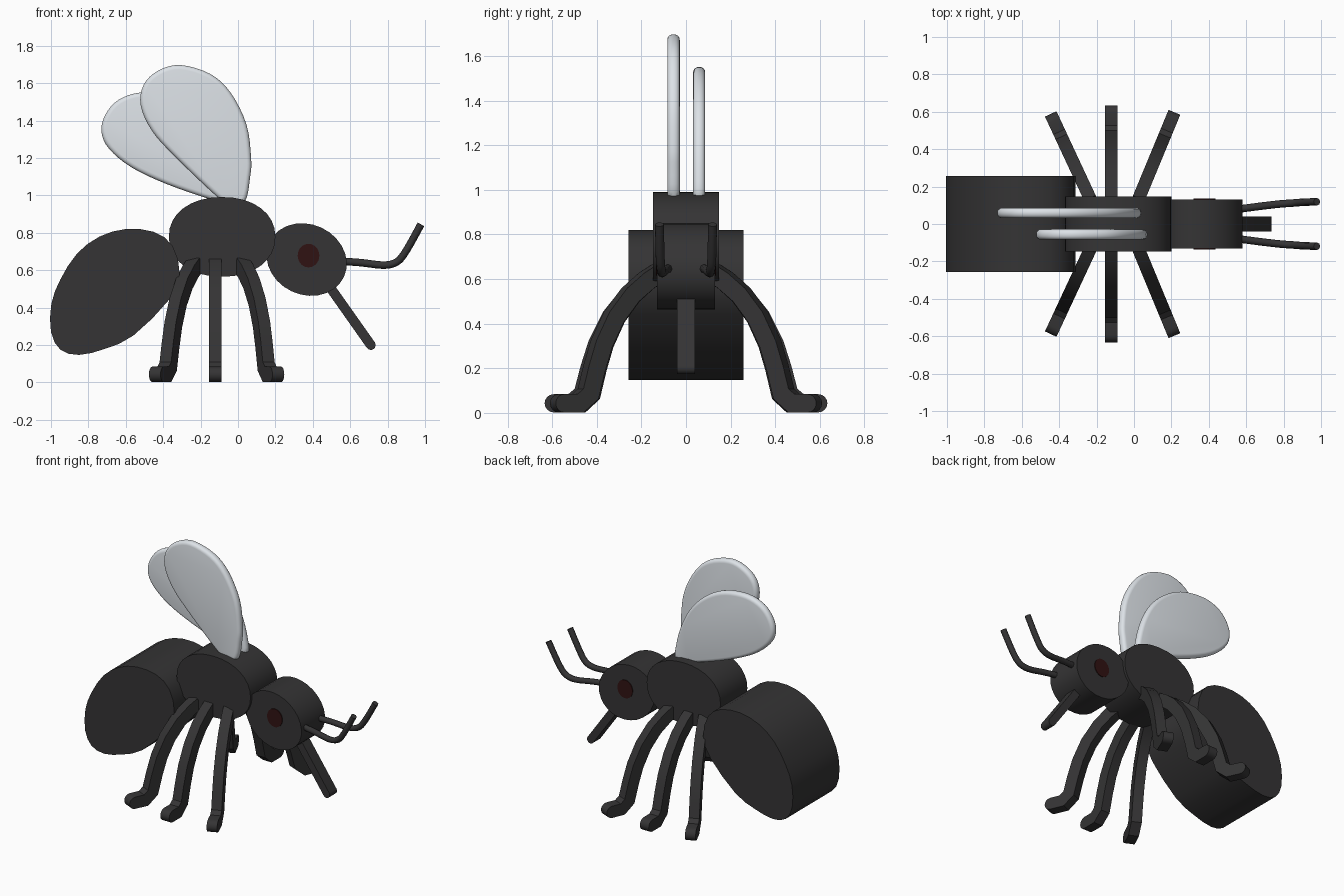
import bpy, bmesh, math
from mathutils import Vector, Matrix

if "Cube" in bpy.data.objects:
    bpy.data.objects.remove(bpy.data.objects["Cube"])


def material(name, rgb):
    m = bpy.data.materials.new(name)
    m.diffuse_color = (*rgb, 1)
    m.use_nodes = True
    m.node_tree.nodes["Principled BSDF"].inputs["Base Color"].default_value = m.diffuse_color
    return m


DARK = material("dark_shell", (0.035, 0.034, 0.035))
EYE = material("eye_red", (0.03, 0.006, 0.006))
WING = material("pale_wing", (0.72, 0.76, 0.8))


def finish(ob, angle=35):
    bpy.ops.object.select_all(action='DESELECT')
    ob.select_set(True)
    bpy.context.view_layer.objects.active = ob
    bpy.ops.object.shade_smooth_by_angle(angle=math.radians(angle))


def prism(name, outline, y0, y1, mat, matrix=None, bevel=0):
    """Extrude an (x, z) outline from y0 to y1."""
    bm = bmesh.new()
    face = bm.faces.new([bm.verts.new((x, y0, z)) for x, z in outline])
    ext = bmesh.ops.extrude_face_region(bm, geom=[face])
    new = [v for v in ext['geom'] if isinstance(v, bmesh.types.BMVert)]
    bmesh.ops.translate(bm, verts=new, vec=(0, y1 - y0, 0))
    if bevel:
        rims = [e for e in bm.edges if abs(e.verts[0].co.y - e.verts[1].co.y) < 1e-5]
        bmesh.ops.bevel(bm, geom=rims, offset=bevel, segments=4, profile=0.5,
                        affect='EDGES', clamp_overlap=True)
    bmesh.ops.recalc_face_normals(bm, faces=bm.faces)
    if matrix:
        bm.transform(matrix)
    me = bpy.data.meshes.new(name)
    bm.to_mesh(me)
    bm.free()
    me.materials.append(mat)
    ob = bpy.data.objects.new(name, me)
    bpy.context.collection.objects.link(ob)
    finish(ob)
    return ob


def ellipse(cx, cz, rx, rz, tilt=0, n=28, power=2.0):
    pts = []
    for i in range(n):
        a = 2 * math.pi * i / n
        c, s = math.cos(a), math.sin(a)
        x = rx * math.copysign(abs(c) ** (2 / power), c)
        z = rz * math.copysign(abs(s) ** (2 / power), s)
        t = math.radians(tilt)
        pts.append((cx + x * math.cos(t) - z * math.sin(t),
                    cz + x * math.sin(t) + z * math.cos(t)))
    return pts


def smooth(points, steps, closed=True):
    """Catmull-Rom curve through the points."""
    p = [Vector(q) for q in points]
    n, out = len(p), []
    get = (lambda i: p[i % n]) if closed else (lambda i: p[max(0, min(n - 1, i))])
    for i in range(n if closed else n - 1):
        a, b, c, d = (get(i + k) for k in (-1, 0, 1, 2))
        for s in range(steps):
            t = s / steps
            out.append(0.5 * (2 * b + (c - a) * t + (2 * a - 5 * b + 4 * c - d) * t ** 2
                              + (3 * b - a - 3 * c + d) * t ** 3))
    return out if closed else out + [p[-1]]


def ribbon(path, r):
    """Outline of a strip of half width r along a path, round at its end."""
    p = [Vector(q) for q in path]
    left, right = [], []
    for i, q in enumerate(p):
        d1 = (p[i] - p[i - 1]).normalized() if i else (p[1] - p[0]).normalized()
        d2 = (p[i + 1] - p[i]).normalized() if i < len(p) - 1 else d1
        d = (d1 + d2).normalized()
        off = Vector((-d.y, d.x)) * r / max(d.dot(d1), 0.5)
        left.append(q + off)
        right.append(q - off)
    a = math.atan2(d.y, d.x)
    cap = [p[-1] + r * Vector((math.cos(a + t), math.sin(a + t)))
           for t in (math.pi / 2 - k * math.pi / 8 for k in range(1, 8))]
    return left + cap + right[::-1]


# Body segments
prism("thorax", ellipse(-0.085, 0.778, 0.285, 0.213, n=32, power=2.15), -0.148, 0.148, DARK)
prism("head", ellipse(0.367, 0.657, 0.22, 0.188, tilt=-25), -0.13, 0.13, DARK)
abdomen = [(-0.6, 0.82), (-0.45, 0.805), (-0.35, 0.73), (-0.312, 0.58), (-0.37, 0.44),
           (-0.56, 0.25), (-0.71, 0.18), (-0.85, 0.147), (-0.95, 0.175), (-1.0, 0.27),
           (-0.998, 0.42), (-0.95, 0.55), (-0.86, 0.69), (-0.74, 0.78)]
prism("abdomen", smooth(abdomen, 2), -0.257, 0.257, DARK)

# Eyes
for side, y in (("right", -0.125), ("left", 0.125)):
    prism(side + "_eye", ellipse(0.377, 0.678, 0.058, 0.063), y - 0.01, y + 0.01, EYE)

# Proboscis
prism("proboscis", ribbon([(0.47, 0.54), (0.71, 0.2)], 0.026), -0.04, 0.04, DARK)

# Wings
front_wing = [(0.035, 0.965), (0.065, 1.1), (0.07, 1.2), (0.045, 1.38), (-0.04, 1.55),
              (-0.15, 1.65), (-0.31, 1.697), (-0.43, 1.665), (-0.505, 1.59), (-0.52, 1.48),
              (-0.46, 1.345), (-0.34, 1.21), (-0.12, 1.0), (-0.06, 0.965)]
rear_wing = [(0.03, 0.965), (0.025, 1.07), (-0.02, 1.22), (-0.1, 1.36), (-0.22, 1.47),
             (-0.36, 1.535), (-0.52, 1.55), (-0.64, 1.51), (-0.71, 1.43), (-0.73, 1.34),
             (-0.69, 1.25), (-0.57, 1.15), (-0.38, 1.06), (-0.15, 0.98), (-0.07, 0.965)]
prism("right_wing", smooth(front_wing, 4), -0.084, -0.028, WING, bevel=0.024)
prism("left_wing", smooth(rear_wing, 4), 0.032, 0.086, WING, bevel=0.024)

# Legs: one bent profile, turned about each hip
leg = ribbon([(-0.03, 0.63), (0.03, 0.595), (0.11, 0.53), (0.19, 0.43), (0.25, 0.31),
              (0.285, 0.2), (0.315, 0.085), (0.365, 0.043), (0.445, 0.043)], 0.041)
leg = [(x, max(z, 0.0)) for x, z in leg]
for side, s in (("right", -1), ("left", 1)):
    for pos, hip, turn in (("front", 0.03, 67.5), ("middle", -0.122, 90), ("rear", -0.24, 115)):
        m = Matrix.Translation((hip, s * 0.148, 0)) @ Matrix.Rotation(math.radians(s * turn), 4, 'Z')
        prism(f"{side}_{pos}_leg", leg, -0.034, 0.034, DARK, m)

# Antennae
path = smooth([(0.55, 0.078, 0.648), (0.66, 0.093, 0.64), (0.78, 0.107, 0.627),
               (0.85, 0.112, 0.645), (0.9, 0.116, 0.705), (0.978, 0.119, 0.845)], 4, closed=False)
for side, s in (("right", -1), ("left", 1)):
    cu = bpy.data.curves.new(side + "_antenna", 'CURVE')
    cu.dimensions = '3D'
    cu.bevel_depth = 0.02
    cu.bevel_resolution = 2
    cu.use_fill_caps = True
    sp = cu.splines.new('POLY')
    sp.points.add(len(path) - 1)
    for pt, q in zip(sp.points, path):
        pt.co = (q.x, s * q.y, q.z, 1)
    cu.materials.append(DARK)
    ob = bpy.data.objects.new(side + "_antenna", cu)
    bpy.context.collection.objects.link(ob)
    bpy.ops.object.select_all(action='DESELECT')
    ob.select_set(True)
    bpy.context.view_layer.objects.active = ob
    bpy.ops.object.convert(target='MESH')
    finish(bpy.context.view_layer.objects.active, 50)
